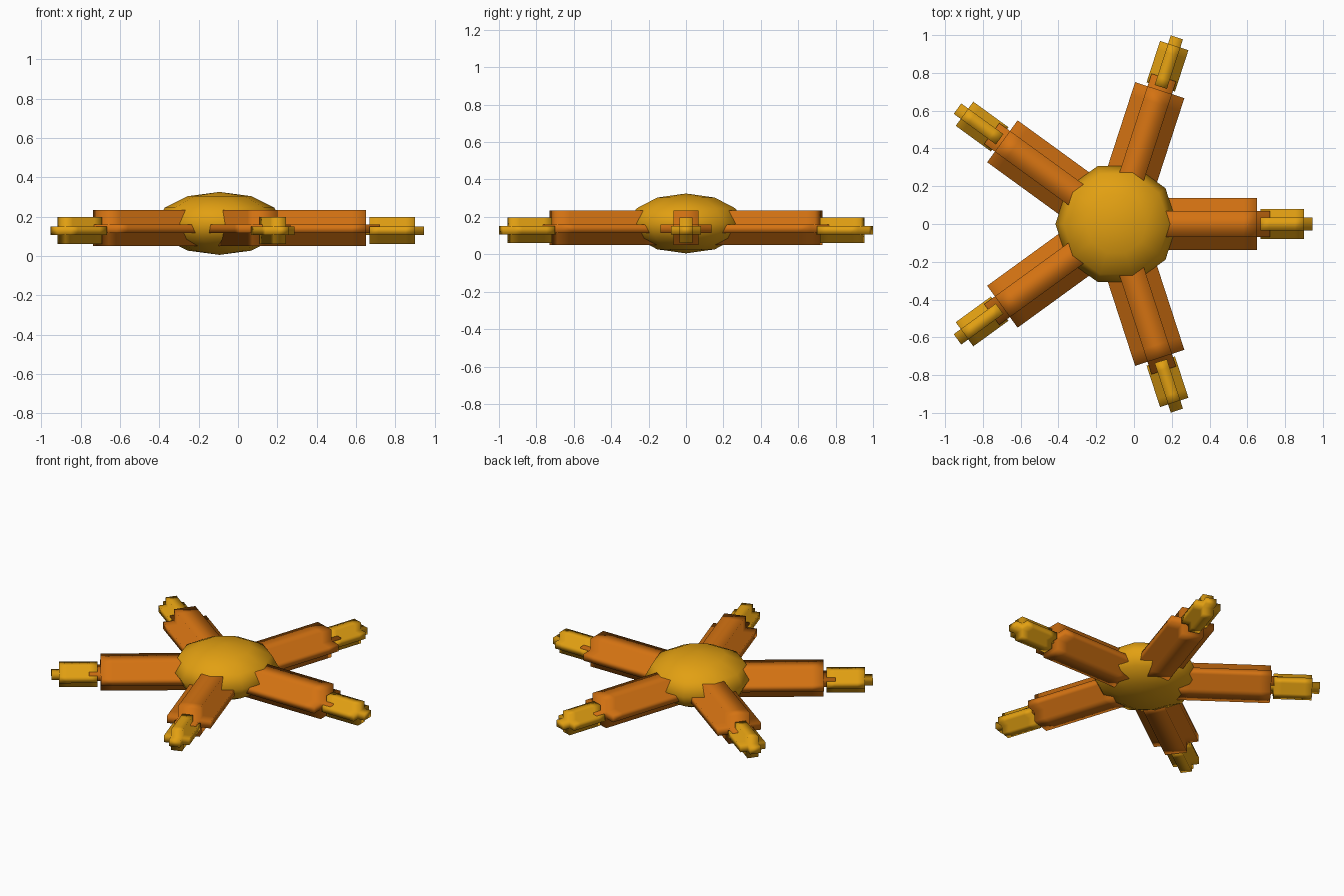
import bpy, bmesh, math
from mathutils import Matrix

if "Cube" in bpy.data.objects:
    bpy.data.objects.remove(bpy.data.objects["Cube"])

CX = -0.094  # centre of the star in x


def material(name, rgb):
    m = bpy.data.materials.new(name)
    m.diffuse_color = (*rgb, 1)
    m.use_nodes = True
    m.node_tree.nodes["Principled BSDF"].inputs["Base Color"].default_value = m.diffuse_color
    return m


YELLOW = material("golden yellow", (0.76, 0.35, 0.006))
ORANGE = material("burnt orange", (0.66, 0.17, 0.006))


def finish(name, bm, mat):
    bmesh.ops.recalc_face_normals(bm, faces=bm.faces)
    me = bpy.data.meshes.new(name)
    bm.to_mesh(me)
    bm.free()
    me.materials.append(mat)
    for p in me.polygons:
        p.use_smooth = True
    ob = bpy.data.objects.new(name, me)
    bpy.context.collection.objects.link(ob)
    return ob


def blocky_bar(name, xs, ys, zs, angle, mat):
    """Bar of cells with a plus-shaped section; only the core fills the end layers."""
    n = len(xs) - 1
    plus = {(1, 1), (0, 1), (2, 1), (1, 0), (1, 2)}
    cells = {(i, j, k) for i in range(n) for j, k in plus
             if 0 < i < n - 1 or (j, k) == (1, 1)}
    bm = bmesh.new()
    verts = {}

    def vert(c):
        if c not in verts:
            verts[c] = bm.verts.new((xs[c[0]], ys[c[1]], zs[c[2]]))
        return verts[c]

    # outer skin: faces between a filled and an empty cell
    for c in sorted(cells):
        for a in range(3):
            for side in (0, 1):
                nb = list(c)
                nb[a] += 2 * side - 1
                if tuple(nb) in cells:
                    continue
                u, v = (a + 1) % 3, (a + 2) % 3
                quad = []
                for du, dv in ((0, 0), (1, 0), (1, 1), (0, 1)):
                    p = list(c)
                    p[a] += side
                    p[u] += du
                    p[v] += dv
                    quad.append(vert(tuple(p)))
                bm.faces.new(quad)
    bm.transform(Matrix.Translation((CX, 0, 0)) @ Matrix.Rotation(angle, 4, 'Z'))
    return finish(name, bm, mat)


# Flattened ten-sided body
bm = bmesh.new()
bmesh.ops.create_uvsphere(bm, u_segments=10, v_segments=6, radius=1)
bm.transform(Matrix.Translation((CX, 0, 0.165)) @ Matrix.Diagonal((0.322, 0.322, 0.16, 1))
             @ Matrix.Rotation(math.radians(18), 4, 'Z'))
finish("body", bm, YELLOW)

# Five arms with tips
arm_x = [0.115 + 0.07 * i for i in range(11)]
tip_x = [0.718 + 0.046 * i for i in range(8)]
tip_x = [x - 0.001 for x in tip_x]
for i in range(5):
    a = math.radians(72 * i)
    blocky_bar(f"arm_{i + 1}", arm_x, [-0.137, -0.068, 0.068, 0.137],
               [0.051, 0.115, 0.16, 0.233], a, ORANGE)
    blocky_bar(f"arm_tip_{i + 1}", tip_x, [-0.079, -0.034, 0.034, 0.079],
               [0.061, 0.107, 0.15, 0.197], a, YELLOW)
